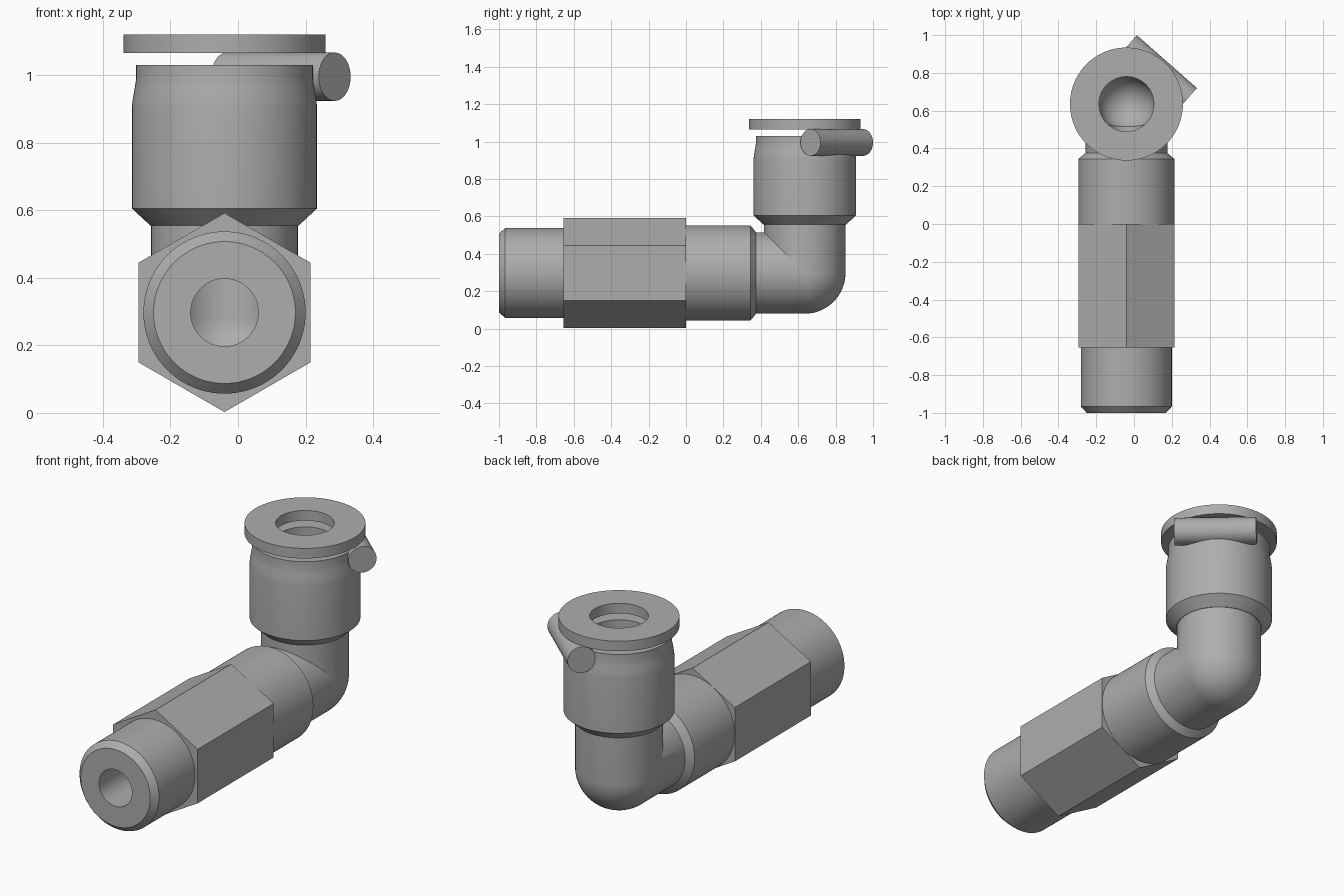
import bpy, bmesh, math
from mathutils import Vector, Matrix

if "Cube" in bpy.data.objects:
    bpy.data.objects.remove(bpy.data.objects["Cube"], do_unlink=True)

AX, AY, AZ = -0.04, 0.635, 0.297   # pipe axes: x of both, y of riser, z of inlet
SIDES = 96

grey = bpy.data.materials.new("satin grey")
grey.use_nodes = True
colour = (0.42, 0.42, 0.42, 1)
grey.diffuse_color = colour
grey.node_tree.nodes["Principled BSDF"].inputs["Base Color"].default_value = colour


def lathe(name, profile, start, direction, sides=SIDES):
    """Solid of revolution from (distance, radius) pairs along a direction."""
    bm = bmesh.new()
    rings = []
    for d, r in profile:
        if r < 1e-5:
            rings.append([bm.verts.new((0, 0, d))])
            continue
        rings.append([bm.verts.new((r * math.cos(2 * math.pi * i / sides),
                                    r * math.sin(2 * math.pi * i / sides), d))
                      for i in range(sides)])
    for a, b in zip(rings, rings[1:]):
        for i in range(sides):
            j = (i + 1) % sides
            if len(a) == 1:
                bm.faces.new((a[0], b[j], b[i]))
            else:
                bm.faces.new((a[i], a[j], b[j], b[i]))
    for ring in (rings[0], rings[-1]):
        if len(ring) > 1:
            bm.faces.new(ring)
    turn = Vector(direction).to_track_quat('Z', 'Y').to_matrix().to_4x4()
    bm.transform(Matrix.Translation(start) @ turn)
    bmesh.ops.recalc_face_normals(bm, faces=bm.faces)
    mesh = bpy.data.meshes.new(name)
    bm.to_mesh(mesh)
    bm.free()
    mesh.materials.append(grey)
    obj = bpy.data.objects.new(name, mesh)
    bpy.context.collection.objects.link(obj)
    return obj


def combine(obj, others, operation):
    """Apply booleans to an object."""
    for other in others:
        mod = obj.modifiers.new("boolean", 'BOOLEAN')
        mod.object, mod.operation, mod.solver = other, operation, 'EXACT'
    graph = bpy.context.evaluated_depsgraph_get()
    mesh = bpy.data.meshes.new_from_object(obj.evaluated_get(graph))
    obj.modifiers.clear()
    obj.data = mesh


def round_bottom(centre, radius, steps=20):
    """Profile points of a hemisphere that opens upwards."""
    return [(centre - radius * math.cos(t * math.pi / 2 / steps),
             radius * math.sin(t * math.pi / 2 / steps)) for t in range(steps + 1)]


along, up = (0, 1, 0), (0, 0, 1)
inlet, riser = (AX, 0, AZ), (AX, AY, 0)

# Inlet side: chamfered end, hexagon and rear barrel
end = lathe("inlet_end", [(-1, 0.21), (-0.967, 0.24), (-0.65, 0.24)], inlet, along)
hexagon = lathe("hexagon_grip", [(-0.655, 0.2945), (0, 0.2945)], inlet, along, 6)
hexagon.data.transform(Matrix.Translation(inlet) @ Matrix.Rotation(math.pi / 6, 4, 'Y')
                       @ Matrix.Translation(-Vector(inlet))
                       if abs(max(v.co.z for v in hexagon.data.vertices) - AZ) < 0.28
                       else Matrix.Identity(4))
barrel = lathe("barrel", [(-0.01, 0.254), (0.345, 0.254), (0.375, 0.217), (AY, 0.217)],
               inlet, along)

# Elbow: rounded riser joined to the barrel
elbow = lathe("elbow", round_bottom(AZ, 0.2175) + [(0.57, 0.2175)], riser, up)
combine(elbow, [barrel], 'UNION')
bpy.data.objects.remove(barrel, do_unlink=True)

# Socket collar on the riser
collar = lathe("socket_collar", [(0.555, 0.22), (0.605, 0.274), (0.905, 0.274),
                                 (0.925, 0.272), (0.965, 0.265), (0.985, 0.262),
                                 (1.03, 0.262)], riser, up)

# Release ring floating above the socket
ring = lathe("release_ring", [(1.065, 0.299), (1.12, 0.299)], riser, up)

# Cross pin beside the socket
pin_a, pin_b = Vector((-0.032, 0.946, 0.995)), Vector((0.286, 0.666, 0.995))
pin = lathe("cross_pin", [(0, 0.0715), ((pin_b - pin_a).length, 0.0715)],
            pin_a, pin_b - pin_a, 64)

# Bores
inlet_bore = lathe("inlet_bore_cutter", [(-1.1, 0.1), (AY, 0.1)], inlet, along)
riser_bore = lathe("riser_bore_cutter", round_bottom(0.28, 0.145) + [(1.2, 0.145)],
                   riser, up)
for part in (end, hexagon):
    combine(part, [inlet_bore], 'DIFFERENCE')
combine(elbow, [inlet_bore, riser_bore], 'DIFFERENCE')
for part in (collar, ring):
    combine(part, [riser_bore], 'DIFFERENCE')
for cutter in (inlet_bore, riser_bore):
    bpy.data.objects.remove(cutter, do_unlink=True)

# Smooth round surfaces, keep edges sharp
bpy.ops.object.select_all(action='DESELECT')
for part in (end, hexagon, elbow, collar, ring, pin):
    part.select_set(True)
    bpy.context.view_layer.objects.active = part
bpy.ops.object.shade_smooth_by_angle(angle=math.radians(25))
